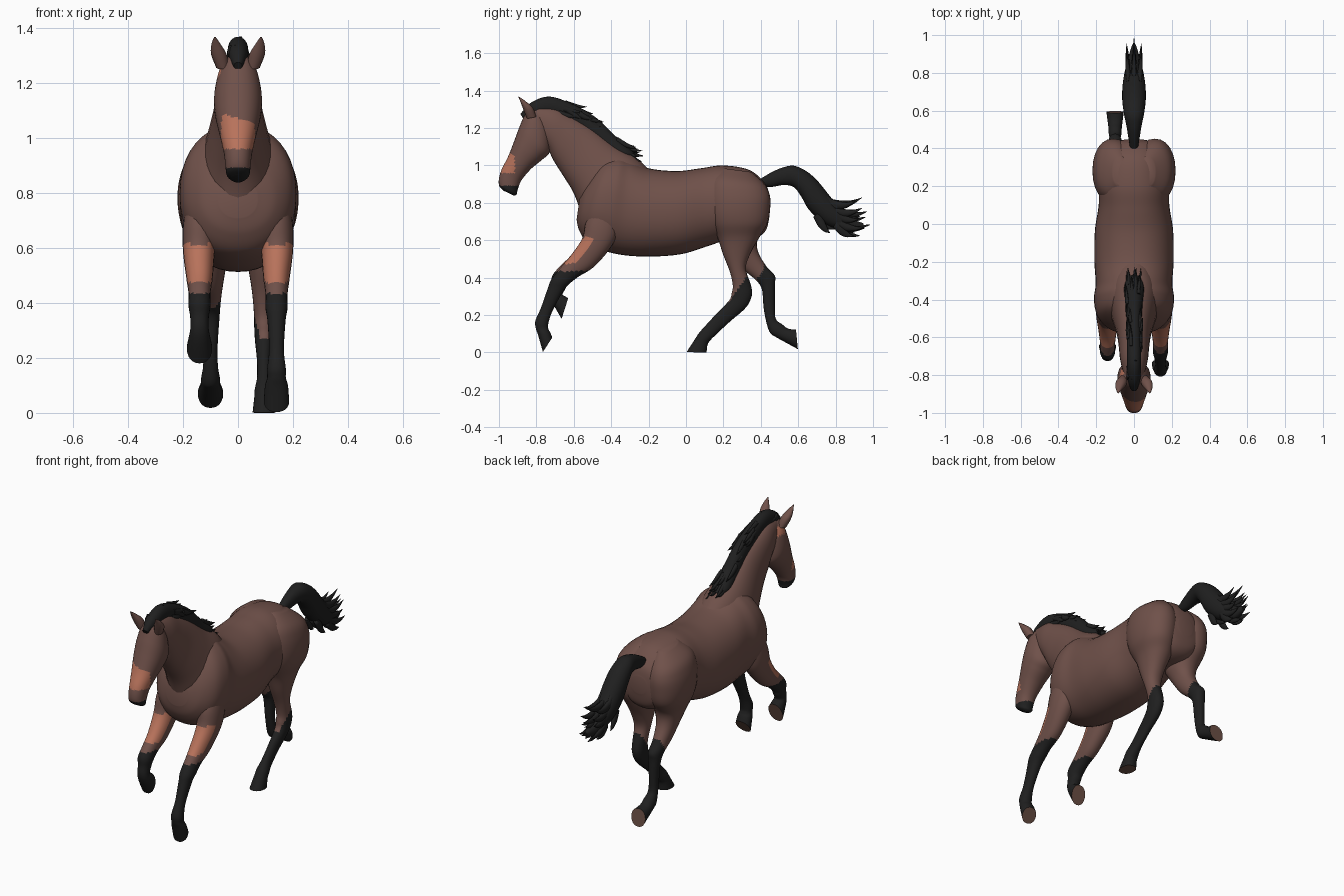
import bpy, bmesh, math, random
from mathutils import Vector

random.seed(4)


def material(name, rgb):
    m = bpy.data.materials.new(name)
    m.diffuse_color = (*rgb, 1)
    return m


MATS = [material("brown coat", (0.16, 0.082, 0.068)),
        material("tan patch", (0.48, 0.17, 0.105)),
        material("black hair", (0.014, 0.014, 0.014)),
        material("hoof sole", (0.15, 0.08, 0.06))]
COAT, TAN, BLACK, SOLE = range(4)


def spline(st, steps):
    """Catmull-Rom through the stations."""
    out = []
    for i in range(len(st) - 1):
        p = [st[max(0, min(len(st) - 1, i + k))] for k in (-1, 0, 1, 2)]
        for s in range(steps):
            t = s / steps
            out.append([0.5 * (2 * b + (c - a) * t + (2 * a - 5 * b + 4 * c - d) * t * t
                               + (3 * b - a - 3 * c + d) * t ** 3) for a, b, c, d in zip(*p)])
    return out + [list(st[-1])]


def power(v, p):
    return math.copysign(abs(v) ** p, v)


def loft(name, paths, rule=lambda c, n: COAT, n=28, steps=6, cap=None, angle=50, p=0.92):
    """Each station: edge A (y, z), edge B (y, z), half width, x centre."""
    bm = bmesh.new()
    for st in paths:
        st = [tuple(s) + (0,) * (6 - len(s)) for s in st]
        rings = []
        for ya, za, yb, zb, hw, x in spline(st, steps):
            mid = Vector((x, (ya + yb) / 2, (za + zb) / 2))
            half = Vector((0, (ya - yb) / 2, (za - zb) / 2))
            ring = []
            for k in range(n):
                a = math.tau * k / n
                ring.append(bm.verts.new(mid + Vector((max(hw, 0.001) * power(math.cos(a), p), 0, 0))
                                         + half * power(math.sin(a), p)))
            rings.append(ring)
        for r, q in zip(rings, rings[1:]):
            for k in range(n):
                bm.faces.new((r[k], r[(k + 1) % n], q[(k + 1) % n], q[k]))
        bm.faces.new(rings[0])
        end = bm.faces.new(rings[-1])
    bmesh.ops.recalc_face_normals(bm, faces=bm.faces[:])
    bm.normal_update()
    for f in bm.faces:
        f.material_index = rule(f.calc_center_median(), f.normal)
    if cap is not None:
        end.material_index = cap
    me = bpy.data.meshes.new(name)
    bm.to_mesh(me)
    bm.free()
    for m in MATS:
        me.materials.append(m)
    ob = bpy.data.objects.new(name, me)
    bpy.context.collection.objects.link(ob)
    bpy.ops.object.select_all(action='DESELECT')
    ob.select_set(True)
    bpy.context.view_layer.objects.active = ob
    bpy.ops.object.shade_smooth_by_angle(angle=math.radians(angle))
    return ob


# torso
loft("torso", [[(.447, .83, .447, .73, .05), (.425, .90, .425, .65, .12), (.34, .975, .36, .61, .165),
                (.2, 1.0, .22, .60, .185), (.08, .985, .12, .57, .187), (-.05, .97, -.02, .527, .207),
                (-.2, .985, -.18, .513, .21), (-.3, 1.03, -.33, .52, .203), (-.36, 1.05, -.44, .545, .212),
                (-.44, 1.03, -.525, .585, .195), (-.52, .93, -.57, .65, .14), (-.565, .85, -.585, .71, .07)]],
     n=40, steps=8)

# neck
loft("neck", [[(-.55, .70, -.2, .98, .13), (-.58, .80, -.27, 1.045, .13), (-.61, .87, -.38, 1.11, .112),
               (-.66, .95, -.50, 1.2, .09), (-.71, 1.03, -.6, 1.26, .08), (-.74, 1.09, -.70, 1.31, .073),
               (-.79, 1.14, -.80, 1.32, .055)]])


# head with tan nose band and black muzzle
def head_rule(c, n):
    if c.z < .892:
        return BLACK
    if .96 < c.z < 1.07 - .3 * c.x and c.y < -.915:
        return TAN
    if 1.22 < c.z < 1.27 and c.x < -.05 and c.y > -.84:
        return TAN
    return COAT


loft("head", [[(-.80, 1.31, -.74, 1.22, .045), (-.85, 1.29, -.725, 1.15, .072), (-.885, 1.22, -.73, 1.07, .087),
               (-.915, 1.14, -.77, 1.03, .083), (-.95, 1.05, -.83, .98, .067), (-.985, .98, -.88, .92, .052),
               (-1.0, .93, -.90, .87, .046), (-.998, .89, -.905, .846, .041), (-.975, .865, -.92, .838, .024)]],
     head_rule, n=36, steps=10)

# ears
for side, s in (("left", -1), ("right", 1)):
    loft(side + "_ear", [[(-.85, 1.25, -.80, 1.26, .024, .055 * s), (-.87, 1.30, -.82, 1.31, .028, .07 * s),
                          (-.885, 1.34, -.86, 1.345, .016, .08 * s), (-.897, 1.368, -.893, 1.368, .002, .084 * s)]],
         n=12)


# legs: shared upper part, then a pose for each lower part
def leg(name, s, upper, lower, x, rule):
    st = [u[:5] + (u[5] * s,) for u in upper] + [l + (x * s,) for l in lower]
    loft(name, [st], rule, n=24, cap=SOLE)


def fore_rule(c, n):
    if c.z < .435:
        return BLACK
    return TAN if .475 < c.z < .615 and n.y < -.12 else COAT


shoulder = [(-.49, .80, -.36, .80, .05, .13), (-.535, .70, -.36, .66, .065, .135),
            (-.555, .61, -.40, .565, .058, .142)]
leg("right_front_leg", 1, shoulder,
    [(-.615, .52, -.49, .46, .048), (-.67, .455, -.575, .405, .04), (-.72, .39, -.62, .37, .04),
     (-.74, .34, -.655, .33, .033), (-.775, .24, -.715, .22, .027), (-.805, .17, -.737, .15, .034),
     (-.803, .13, -.735, .125, .034), (-.79, .09, -.725, .105, .042), (-.765, .003, -.715, .08, .046)],
    .14, fore_rule)
leg("left_front_leg", -1, shoulder,
    [(-.615, .52, -.50, .46, .048), (-.675, .46, -.58, .41, .04), (-.715, .41, -.63, .37, .04),
     (-.72, .36, -.645, .34, .034), (-.725, .31, -.66, .31, .033), (-.71, .26, -.645, .30, .038),
     (-.665, .18, -.63, .29, .046)],
    .14, fore_rule)

thigh = [(.20, .985, .35, .965, .04, .07), (.14, .93, .42, .90, .085, .10), (.115, .86, .448, .84, .105, .108),
         (.115, .77, .45, .77, .11, .11), (.135, .69, .435, .69, .098, .11)]
leg("right_hind_leg", 1, thigh,
    [(.17, .61, .395, .62, .08), (.20, .52, .345, .53, .058), (.235, .43, .32, .45, .044),
     (.25, .36, .347, .36, .037), (.245, .32, .352, .305, .036), (.232, .28, .32, .24, .033),
     (.17, .215, .235, .165, .026), (.11, .15, .165, .10, .026), (.07, .105, .13, .065, .034),
     (.047, .07, .115, .04, .036), (.003, .002, .11, .0, .042)],
    .095, lambda c, n: BLACK if c.z < .36 + 1.5 * (c.y - .29) or c.z < .27 else COAT)
leg("left_hind_leg", -1, thigh,
    [(.19, .61, .385, .61, .08), (.24, .53, .385, .54, .058), (.30, .45, .43, .46, .044),
     (.37, .39, .475, .41, .037), (.405, .34, .475, .36, .033), (.415, .24, .475, .25, .026),
     (.43, .16, .48, .18, .027), (.45, .105, .515, .15, .034), (.485, .08, .545, .128, .036),
     (.598, .018, .588, .122, .046)],
    .10, lambda c, n: BLACK if c.z < .47 + 2 * (c.y - .42) or c.z < .36 else COAT)


# hair: solid core plus curved tapering wisps
def wisp(x, y, z, dy, dz, thick, curl):
    ln = math.hypot(dy, dz)
    py, pz = -dz / ln * thick, dy / ln * thick
    st = []
    for t, w in ((0, 1), (.35, .9), (.7, .5), (1, .04)):
        cy, cz = y + dy * t, z + dz * t + curl * (t * t - t)
        st.append((cy + py * w, cz + pz * w, cy - py * w, cz - pz * w, thick * .6 * w, x * (1 + .3 * t)))
    return st


def black(c, n):
    return BLACK


mane = [(-.885, 1.275, -.87, 1.25, .015), (-.83, 1.335, -.80, 1.25, .035), (-.73, 1.368, -.72, 1.26, .038),
        (-.6, 1.325, -.64, 1.23, .038), (-.48, 1.255, -.54, 1.15, .04), (-.38, 1.16, -.45, 1.08, .046),
        (-.30, 1.09, -.37, 1.04, .052), (-.27, 1.06, -.30, 1.04, .03)]
loft("mane", [mane], black, n=20)
strands = []
for a in spline(mane[1:-1], 6):
    for k in range(2):
        f = random.uniform(.1, .8)
        strands.append(wisp(random.uniform(-.035, .035), a[0] + (a[2] - a[0]) * f, a[1] + (a[3] - a[1]) * f,
                            random.uniform(.07, .12), random.uniform(-.05, -.01), .018, .03))
loft("mane_wisps", strands, black, n=6, steps=2, angle=80)

loft("tail", [[(.40, .93, .40, .89, .02), (.46, .965, .455, .885, .03), (.52, .99, .52, .895, .04),
               (.58, .998, .575, .885, .052), (.65, .965, .615, .835, .06), (.71, .91, .66, .76, .063),
               (.77, .835, .74, .69, .058), (.83, .765, .81, .66, .046), (.89, .715, .875, .64, .03),
               (.95, .69, .95, .665, .01)]], black)
tips = [(.70, .86, .80, .80), (.75, .82, .87, .78), (.77, .80, .94, .815), (.79, .76, .97, .76),
        (.80, .74, .96, .72), (.80, .70, .985, .675), (.80, .69, .93, .635), (.70, .74, .80, .65)]
strands = []
for y, z, ty, tz in tips:
    for x in (-.03, 0, .03):
        strands.append(wisp(x, y, z, ty - y - abs(x), tz - z + random.uniform(-.015, .015), .024, .08))
loft("tail_wisps", strands, black, n=8, steps=3, angle=80)
